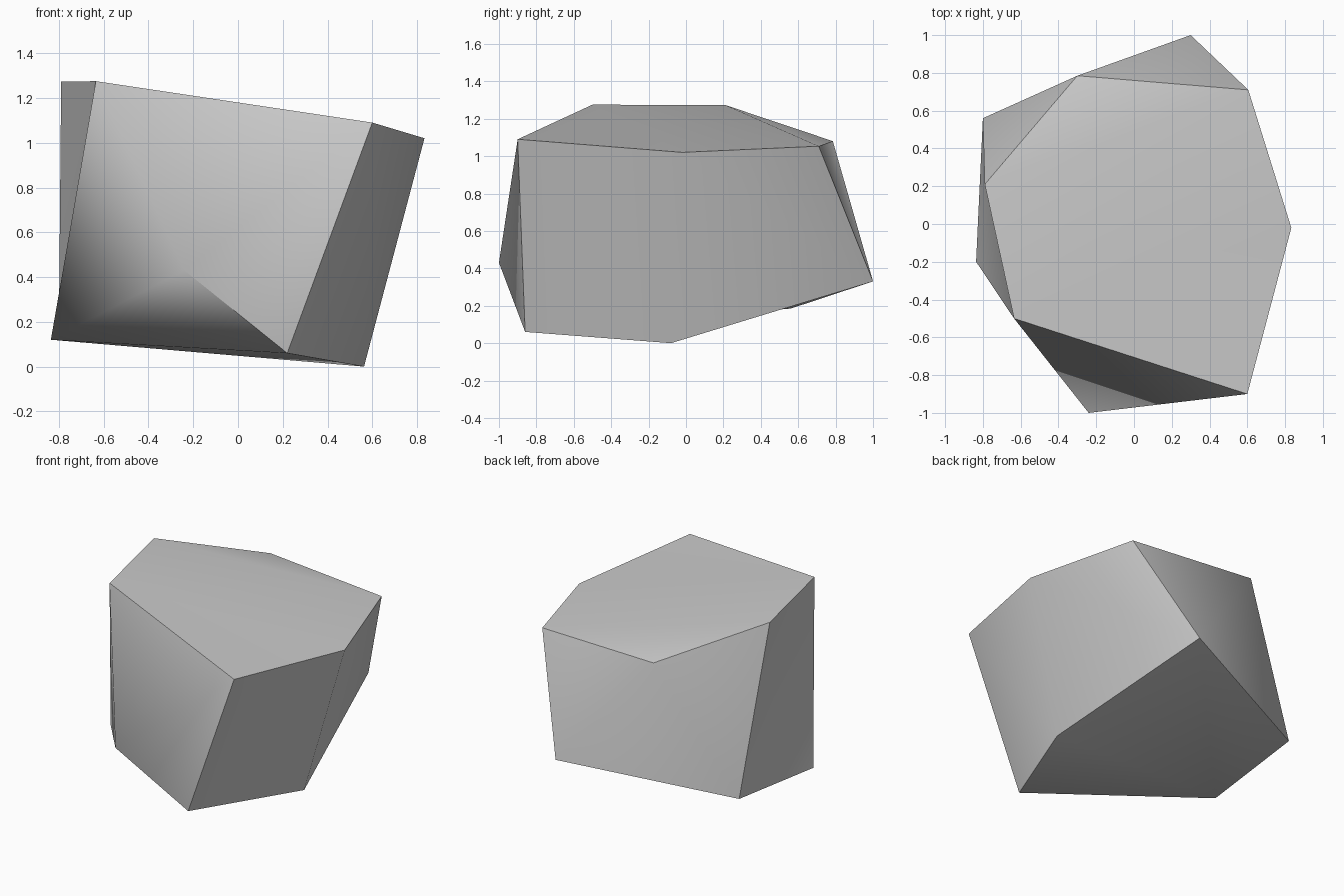
import bpy, bmesh

cube = bpy.data.objects.get("Cube")
if cube:
    bpy.data.objects.remove(cube)

# Stone colour
stone = bpy.data.materials.new("stone_grey")
stone.use_nodes = True
grey = (0.6, 0.6, 0.6, 1)
stone.diffuse_color = grey
stone.node_tree.nodes["Principled BSDF"].inputs["Base Color"].default_value = grey

# Corners: A-F ring the top, G-L the base
corners = dict(
    A=(-.635, -.50, 1.275), B=(.60, -.90, 1.09), C=(.833, -.02, 1.02),
    D=(.605, .71, 1.053), E=(-.30, .785, 1.08), F=(-.79, .21, 1.273),
    G=(-.836, -.20, .12), H=(.30, 1.0, .33), I=(-.80, .56, .185),
    J=(-.24, -1.0, .43), K=(.22, -.86, .06), L=(.563, -.08, 0))

# Facets of each side, named by their corners
sides = dict(
    top="ABC ACD ADF DEF",
    front="AGJ AJB BJK JGK",
    left="BKLC CLHD",
    back="DHE EHI EIF",
    right="FIA AIG",
    base="GKL GLH GHI")

bm = bmesh.new()
verts = {name: bm.verts.new(co) for name, co in corners.items()}
for facets in sides.values():
    for facet in facets.split():
        bm.faces.new([verts[c] for c in facet]).smooth = True
bmesh.ops.recalc_face_normals(bm, faces=bm.faces[:])

# Crisp ridges; the undercut blends softly into the base
for a, b in "AB BC CD DE EF FA BK KL LH DH HI FI IG AG JK".split():
    bm.edges.get((verts[a], verts[b])).smooth = False

mesh = bpy.data.meshes.new("rock")
bm.to_mesh(mesh)
bm.free()
mesh.materials.append(stone)
rock = bpy.data.objects.new("rock", mesh)
bpy.context.collection.objects.link(rock)
